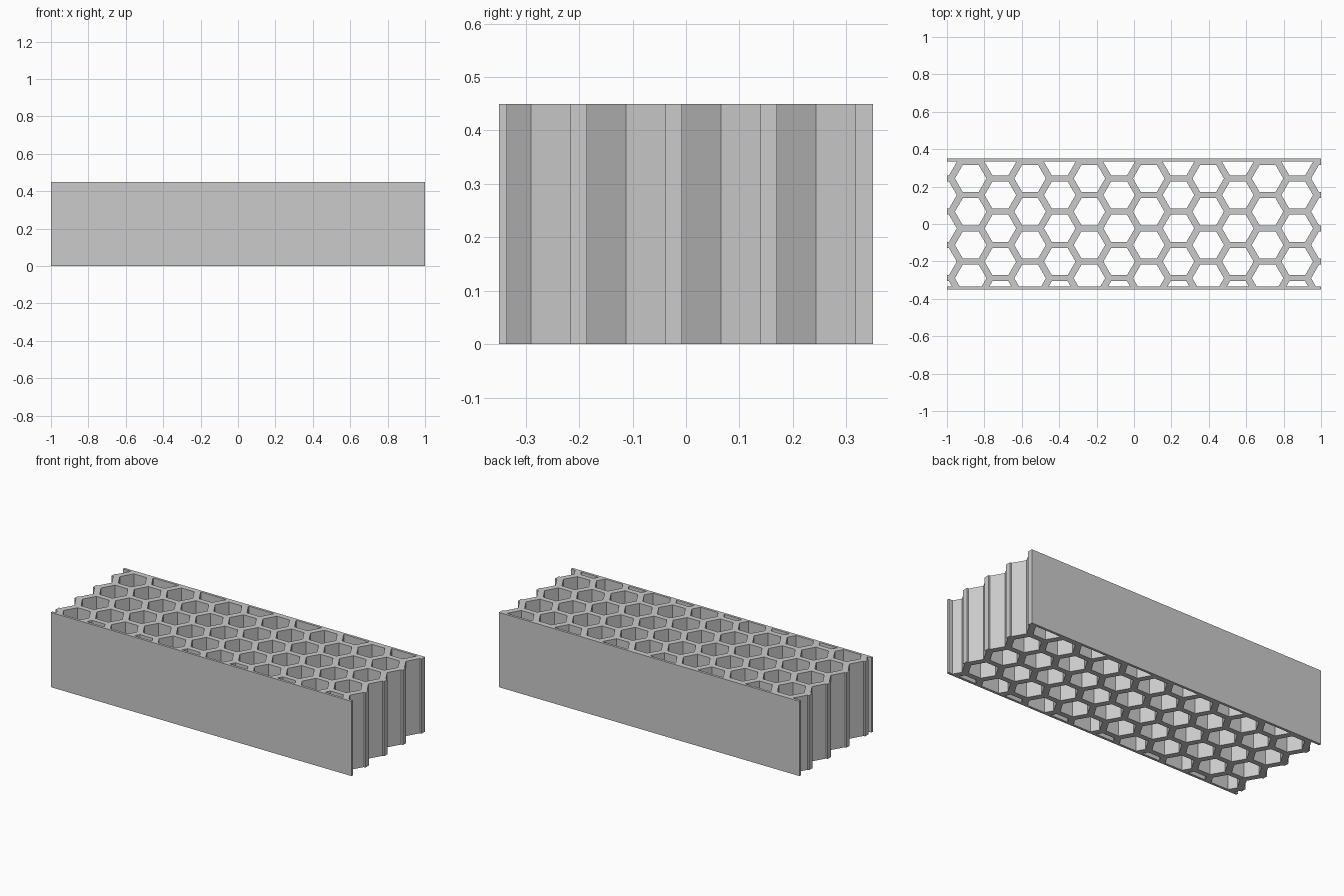
import bpy
import bmesh
from math import cos, sin, pi, sqrt
from mathutils import Matrix, Vector

default_cube = bpy.data.objects.get("Cube")
if default_cube:
    bpy.data.objects.remove(default_cube, do_unlink=True)

LENGTH, DEPTH, HEIGHT = 2.0, 0.70, 0.45
SKIN = 0.015                        # thickness of the front and back plates
CELL = 0.146                        # flat-to-flat width of a cell
ROW_STEP = 0.1777
COL_STEP = 0.1587
FIRST_X, FIRST_Y = -0.873, 0.0657   # one cell centre of an even column

grey = bpy.data.materials.new("plain_grey")
grey.use_nodes = True
colour = (0.6, 0.6, 0.6, 1)
grey.diffuse_color = colour
grey.node_tree.nodes["Principled BSDF"].inputs["Base Color"].default_value = colour


def add_object(name, bm):
    mesh = bpy.data.meshes.new(name)
    bm.to_mesh(mesh)
    bm.free()
    mesh.materials.append(grey)
    obj = bpy.data.objects.new(name, mesh)
    bpy.context.collection.objects.link(obj)
    return obj


def add_cell(bm, x, y):
    """Hexagonal prism, trimmed at the inside of the two plates."""
    cell = bmesh.new()
    radius = CELL / sqrt(3)
    ring = [cell.verts.new((x + radius * cos(k * pi / 3),
                            y + radius * sin(k * pi / 3), -0.1)) for k in range(6)]
    face = cell.faces.new(ring)
    limit = DEPTH / 2 - SKIN
    for side in (-1, 1):
        bmesh.ops.bisect_plane(cell, geom=cell.verts[:] + cell.edges[:] + cell.faces[:],
                               plane_co=(0, side * limit, 0), plane_no=(0, side, 0),
                               clear_outer=True)
    if cell.faces:
        top = bmesh.ops.extrude_face_region(cell, geom=cell.faces[:])["geom"]
        bmesh.ops.translate(cell, vec=(0, 0, HEIGHT + 0.2),
                            verts=[v for v in top if isinstance(v, bmesh.types.BMVert)])
        bmesh.ops.recalc_face_normals(cell, faces=cell.faces[:])
        part = bpy.data.meshes.new("cell")
        cell.to_mesh(part)
        bm.from_mesh(part)
        bpy.data.meshes.remove(part)
    cell.free()


# Solid block
bm = bmesh.new()
bmesh.ops.create_cube(bm, size=1, matrix=Matrix.Translation(Vector((0, 0, HEIGHT / 2)))
                      @ Matrix.Diagonal((LENGTH, DEPTH, HEIGHT, 1)))
block = add_object("honeycomb_block", bm)

# Staggered columns of cells; the end columns are cut open
bm = bmesh.new()
for col in range(-1, 13):
    shift = ROW_STEP / 2 if col % 2 else 0
    for row in range(-3, 3):
        add_cell(bm, FIRST_X + col * COL_STEP, FIRST_Y + shift + row * ROW_STEP)
cutter = add_object("cell_cutter", bm)
cutter.hide_render = True

# Cut the cells through the block
cut = block.modifiers.new("cells", 'BOOLEAN')
cut.operation = 'DIFFERENCE'
cut.solver = 'EXACT'
cut.object = cutter
bpy.context.view_layer.update()
evaluated = block.evaluated_get(bpy.context.evaluated_depsgraph_get())
result = bpy.data.meshes.new_from_object(evaluated)
block.modifiers.clear()
block.data = result
bpy.data.objects.remove(cutter, do_unlink=True)
